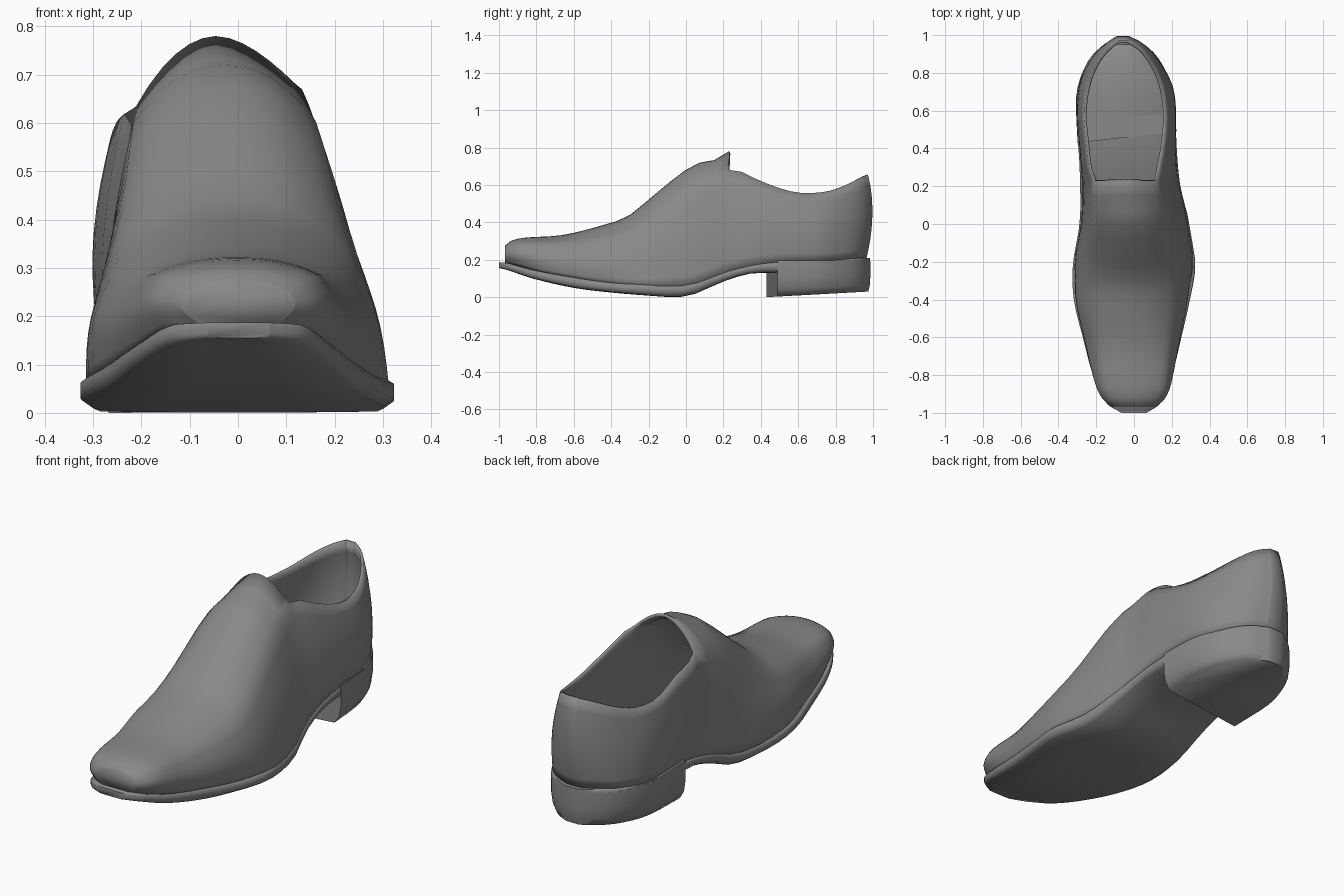
import bpy, bmesh, math

if "Cube" in bpy.data.objects:
    bpy.data.objects.remove(bpy.data.objects["Cube"])

# Sole outline: position along shoe, left x, right x, underside z, welt z
SOLE = [(-1, -.065, .065, .155, .187), (-.955, -.14, .135, .145, .182), (-.82, -.21, .195, .1, .145),
        (-.6, -.27, .25, .05, .105), (-.4, -.318, .295, .025, .077), (-.22, -.325, .325, .01, .067),
        (-.04, -.295, .30, 0, .062), (.05, -.285, .285, .015, .075), (.2, -.285, .247, .08, .13),
        (.35, -.29, .23, .125, .17), (.5, -.3, .222, .13, .19), (.72, -.3, .207, .14, .2),
        (.88, -.24, .135, .14, .205), (.96, -.165, .06, .14, .21), (1, -.1, -.02, .14, .21)]
# Upper: position, left shoulder x, right shoulder x, shoulder z, ridge z
UPPER = [(-1, -.105, .105, .25, .275), (-.97, -.135, .13, .27, .30), (-.9, -.165, .16, .285, .317),
         (-.69, -.2, .18, .285, .332), (-.47, -.25, .22, .30, .385), (-.33, -.25, .23, .335, .435),
         (-.2, -.24, .21, .41, .54), (.02, -.22, .17, .58, .705), (.16, -.21, .135, .65, .74),
         (.215, -.212, .12, .68, .78), (.27, -.235, .13, .675, .78), (.4, -.25, .155, .615, .78),
         (.58, -.265, .167, .56, .78), (.75, -.24, .14, .565, .78), (.88, -.19, .085, .605, .78),
         (.96, -.13, .025, .64, .78), (1, -.085, -.035, .655, .78)]

grey = bpy.data.materials.new("dark_grey")
grey.diffuse_color = (.25, .25, .25, 1)
grey.use_nodes = True
grey.node_tree.nodes["Principled BSDF"].inputs["Base Color"].default_value = grey.diffuse_color


def sample(table, u):
    """Smooth (Hermite) interpolation of a table's columns."""
    i = max(k for k in range(len(table) - 1) if table[k][0] <= u)

    def slope(k, c):
        a, b = table[max(k - 1, 0)], table[min(k + 1, len(table) - 1)]
        return (b[c] - a[c]) / (b[0] - a[0])
    a, b = table[i], table[i + 1]
    h = b[0] - a[0]
    t = (u - a[0]) / h
    return [a[c] * (2*t**3 - 3*t*t + 1) + b[c] * (3*t*t - 2*t**3)
            + h * (slope(i, c) * (t**3 - 2*t*t + t) + slope(i + 1, c) * (t**3 - t*t))
            for c in range(1, len(a))]


def finish(bm, name, angle):
    bmesh.ops.remove_doubles(bm, verts=bm.verts, dist=1e-5)
    bmesh.ops.recalc_face_normals(bm, faces=bm.faces)
    mesh = bpy.data.meshes.new(name)
    bm.to_mesh(mesh)
    bm.free()
    mesh.materials.append(grey)
    ob = bpy.data.objects.new(name, mesh)
    bpy.context.collection.objects.link(ob)
    bpy.ops.object.select_all(action='DESELECT')
    ob.select_set(True)
    bpy.context.view_layer.objects.active = ob
    bpy.ops.object.shade_smooth_by_angle(angle=math.radians(angle))
    return ob


def bridge(bm, rows, closed=False):
    for a, b in zip(rows, rows[1:]):
        for i in range(len(a) if closed else len(a) - 1):
            j = (i + 1) % len(a)
            bm.faces.new((a[i], a[j], b[j], b[i]))


def add_row(bm, pts):
    return [bm.verts.new(p) for p in pts]


def sole_y(u):
    return u * .9925 - .0075


# Stations, denser at toe and heel
front = [-1 + 1.215 * (1 - math.cos(k / 24 * math.pi / 2)) for k in range(25)]
back = [.215 + .785 * math.sin(k / 18 * math.pi / 2) for k in range(19)]

# Upper: side walls all along, vamp over the front, open collar behind
bm = bmesh.new()
WALL, CAP = 8, 12


def upper_y(u):
    return u * .985 + .018


def left_drop(u):
    """The collar sits lower on the left beside the tongue."""
    return .055 * math.exp(-((u - .26) / .11)**2)


def wall(u, side):
    s, p = sample(SOLE, u), sample(UPPER, u)
    x0, x1 = s[side] * .965, p[side]
    z1 = p[2] - (0 if side else left_drop(u))
    sign = 1 if side else -1
    rear = max(0, (u - .7) / .3)
    bulge = .03 - .014 * math.exp(-((u + .1) / .3)**2)
    if side == 0 and u > .1:
        bulge = .02
    pts = []
    for k in range(WALL + 1):
        t = k / WALL
        x = x0 + (x1 - x0) * t + sign * bulge * math.sin(math.pi * t) * (1 - rear)
        y = upper_y(u) - rear * (.04 * (1 - t)**3 + .03 * t**4)
        pts.append((x, y, s[3] - .01 + (z1 - s[3] + .01) * t))
    return pts


def vamp(u):
    l, r, zs, zc = sample(UPPER, u)
    power = 2.4 if u < 0 else 2.4 - 2.5 * u
    pts = []
    for k in range(1, CAP):
        a = k / CAP * 2 - 1
        base = zs - left_drop(u) * (1 - a) / 2
        pts.append(((l + r) / 2 + (r - l) / 2 * a, upper_y(u), base + (zc - base) * (1 - abs(a)**power)))
    return pts


arches = [add_row(bm, wall(u, 0) + vamp(u) + wall(u, 1)[::-1]) for u in front]
bridge(bm, arches)
bm.faces.new(arches[0])
left = [arches[-1][:WALL + 1]] + [add_row(bm, wall(u, 0)) for u in back[1:]]
right = [arches[-1][::-1][:WALL + 1]] + [add_row(bm, wall(u, 1)) for u in back[1:]]
bridge(bm, left)
bridge(bm, right)
bridge(bm, [left[-1], right[-1]])
upper = finish(bm, "upper", 75)
mod = upper.modifiers.new("thickness", 'SOLIDIFY')
mod.thickness = .014
mod.offset = -1

# Sole: rounded welt edge that follows the toe spring and arch
bm = bmesh.new()
rows = []
for u in front + back[1:]:
    l, r, zb, zt = sample(SOLE, u)
    c, w, zb = (l + r) / 2, (r - l) / 2, max(zb, 0)
    prof = [(-.96, 1), (-1, .85), (-1, .3), (-.93, .03), (-.4, 0), (.4, 0),
            (.93, .03), (1, .3), (1, .85), (.96, 1)]
    rows.append(add_row(bm, [(c + w * a, sole_y(u), zb + (zt - zb) * f) for a, f in prof]))
bridge(bm, rows, True)
bm.faces.new(rows[0])
bm.faces.new(rows[-1])
finish(bm, "sole", 75)

# Heel block: sole outline behind the breast, tapering to the ground
bm = bmesh.new()
lefts = [.44 + .56 * math.sin(k / 14 * math.pi / 2) for k in range(15)]
rights = [.5 + .5 * math.sin(k / 14 * math.pi / 2) for k in range(15)]
plan = [(sample(SOLE, u)[0], sole_y(u)) for u in lefts]
plan += [(sample(SOLE, u)[1], sole_y(u)) for u in rights[::-1]]
levels = []
for f, s in [(1, 1.0), (.85, 1.008), (.5, 1.008), (.2, .97), (0, .88)]:
    pts = []
    for x, y in plan:
        z0 = .03 * (y - .43) / .56
        pts.append((-.05 + (x + .05) * s, y - max(0, y - .7) * (1 - s) * .3, z0 + (.195 - z0) * f))
    levels.append(add_row(bm, pts))
bridge(bm, levels, True)
bm.faces.new(levels[0])
bm.faces.new(levels[-1])
finish(bm, "heel", 70)
